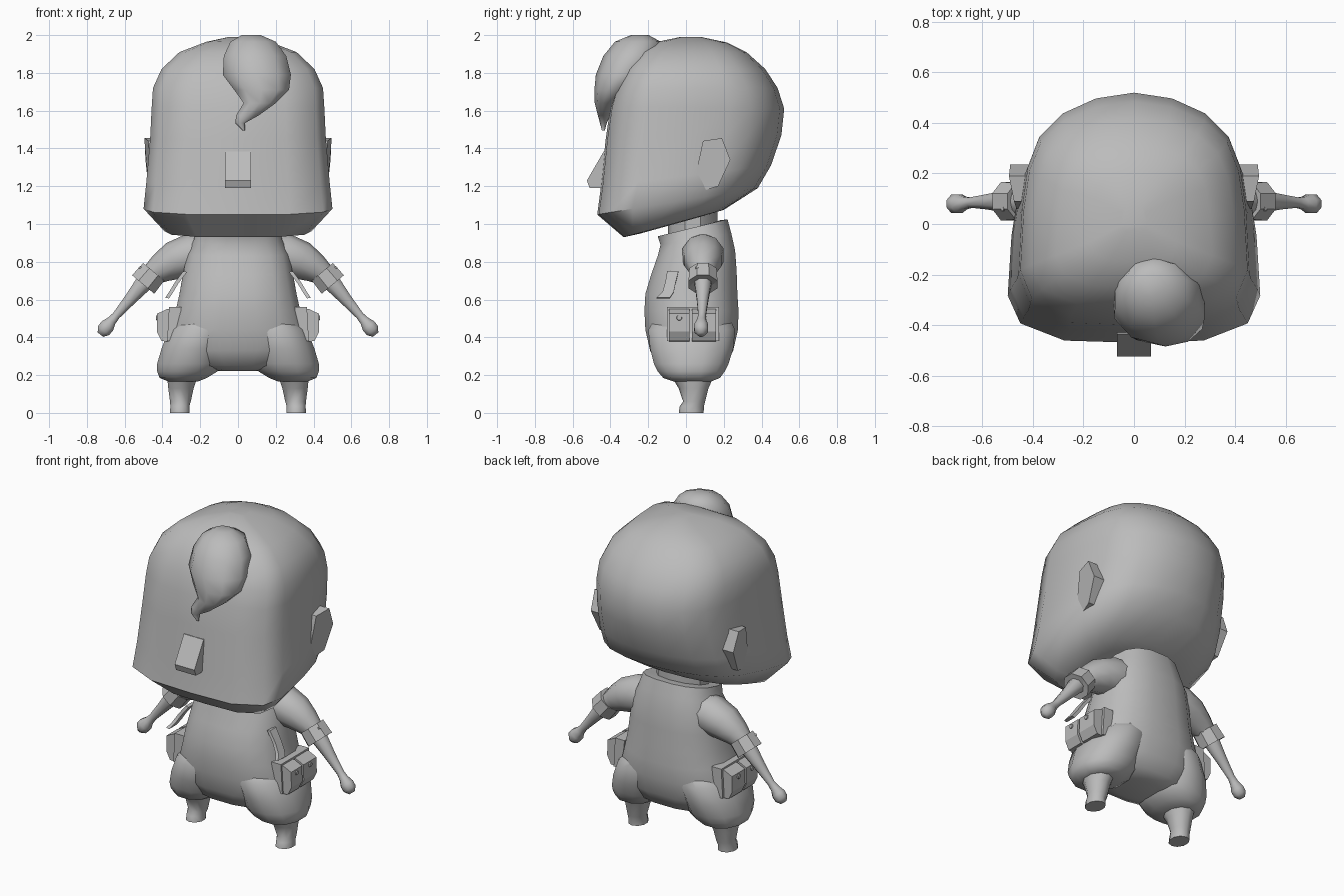
import bpy, bmesh, math
from mathutils import Vector

clay = bpy.data.materials.new("clay grey")
clay.diffuse_color = (0.5, 0.5, 0.5, 1)


def make(name, verts, faces, angle=40):
    me = bpy.data.meshes.new(name)
    me.from_pydata([tuple(v) for v in verts], [], faces)
    bm = bmesh.new()
    bm.from_mesh(me)
    bmesh.ops.recalc_face_normals(bm, faces=bm.faces)
    bm.to_mesh(me)
    bm.free()
    me.materials.append(clay)
    ob = bpy.data.objects.new(name, me)
    bpy.context.collection.objects.link(ob)
    bpy.ops.object.select_all(action='DESELECT')
    bpy.context.view_layer.objects.active = ob
    ob.select_set(True)
    if angle:
        bpy.ops.object.shade_smooth_by_angle(angle=math.radians(angle))
    return ob


def skin(name, loops, angle=40):
    """Join equal loops of points into a closed skin."""
    n = len(loops[0])
    faces = [(i * n + j, i * n + (j + 1) % n, (i + 1) * n + (j + 1) % n, (i + 1) * n + j)
             for i in range(len(loops) - 1) for j in range(n)]
    faces += [tuple(range(n)), tuple(range((len(loops) - 1) * n, len(loops) * n))]
    return make(name, [p for l in loops for p in l], faces, angle)


def oval(n, power=1.0):
    out = []
    for i in range(n):
        a = 2 * math.pi * (i + 0.5) / n
        c, s = math.cos(a), math.sin(a)
        k = math.cos(math.pi / n)
        out.append((math.copysign(abs(c / k) ** power, c), 0.5 + 0.5 * math.copysign(abs(s / k) ** power, s)))
    return out


def loft(name, plan, rings, angle=40, side=1):
    """Each ring: centre x, half width, front y, front z, back y, back z."""
    return skin(name, [[(side * (xc + u * w), yf + (yb - yf) * v, zf + (zb - zf) * v) for u, v in plan]
                       for xc, w, yf, zf, yb, zb in rings], angle)


def tube(name, stations, side=1, n=8, angle=40, depth=1.0):
    """Round limb in the x-z plane: x, y, z, radius."""
    pts = [Vector(s[:3]) for s in stations]
    loops = []
    for i, s in enumerate(stations):
        d = (pts[min(i + 1, len(pts) - 1)] - pts[max(i - 1, 0)]).normalized()
        a = Vector((0, 1, 0))
        b = d.cross(a).normalized()
        loop = []
        for j in range(n):
            t = 2 * math.pi * (j + 0.5) / n
            p = pts[i] + a * math.cos(t) * s[3] * depth + b * math.sin(t) * s[3]
            loop.append((side * p.x, p.y, p.z))
        loops.append(loop)
    return skin(name, loops, angle)


# Head: flat face, rounded back
half = [(0, 0), (.55, .01), (.9, .09), (1, .22), (.97, .5), (.92, .68), (.82, .81), (.62, .91), (.33, .975), (0, 1)]
plan = half + [(-u, v) for u, v in half[-2:0:-1]]
loft("head", plan, [
    (0, .26, -.24, .95, .12, 1.05), (0, .39, -.33, .93, .20, 1.075), (0, .50, -.47, 1.05, .38, 1.19),
    (0, .485, -.45, 1.2, .45, 1.31), (0, .465, -.425, 1.45, .505, 1.47), (0, .457, -.40, 1.62, .52, 1.61),
    (0, .45, -.37, 1.72, .485, 1.72), (0, .405, -.325, 1.82, .42, 1.82), (0, .31, -.25, 1.91, .32, 1.91),
    (0, .17, -.15, 1.965, .22, 1.96), (0, .05, -.03, 1.99, .08, 1.99)], 50)

# Curl of hair over the forehead
loft("hair_curl", oval(10), [
    (.07, .05, -.29, 2.0, -.20, 2.0), (.08, .12, -.37, 1.965, -.14, 1.965), (.09, .165, -.43, 1.89, -.14, 1.89),
    (.10, .18, -.47, 1.79, -.18, 1.79), (.125, .145, -.48, 1.71, -.29, 1.71), (.115, .085, -.48, 1.64, -.36, 1.64),
    (.05, .06, -.465, 1.575, -.40, 1.575), (.012, .026, -.455, 1.535, -.42, 1.535),
    (.03, .006, -.445, 1.495, -.43, 1.495)], 60)

# Nose wedge
side_line = [(-.40, 1.385), (-.435, 1.385), (-.525, 1.23), (-.51, 1.19), (-.42, 1.19)]
skin("nose", [[(x, y, z) for y, z in side_line] for x in (-.068, .068)], 25)

# Body with tilted collar
body = oval(16, .8)
loft("body", body, [
    (0, .10, -.08, .222, .15, .222), (0, .26, -.15, .25, .21, .25), (0, .36, -.19, .33, .25, .33),
    (0, .36, -.215, .44, .275, .44), (0, .33, -.22, .54, .278, .54), (0, .31, -.215, .63, .272, .63),
    (0, .29, -.185, .73, .268, .75), (0, .27, -.15, .83, .26, .86), (0, .235, -.135, .89, .24, .95),
    (0, .215, -.15, .935, .22, 1.025), (0, .17, -.10, .935, .18, 1.02)], 50)
loft("neck", oval(10), [(0, .15, -.09, .88, .16, .95), (0, .15, -.09, 1.02, .16, 1.1)])


def prism(name, outline, y0, y1, side, angle=25):
    return skin(name, [[(side * x, y, z) for x, z in outline] for y in (y0, y1)], angle)


for s, tag in ((-1, "left"), (1, "right")):
    # Baggy trouser leg
    loft("trouser_leg_" + tag, oval(12, .9), [
        (.29, .075, -.06, .165, .13, .165), (.29, .125, -.12, .185, .18, .185),
        (.268, .160, -.15, .22, .205, .22), (.255, .173, -.17, .26, .225, .26),
        (.235, .170, -.19, .34, .25, .34), (.20, .165, -.20, .44, .26, .44), (.16, .12, -.15, .52, .22, .52)],
        60, s)
    # Shin and foot
    loft("shin_" + tag, oval(10), [
        (.308, .052, -.035, 0, .09, 0), (.308, .05, -.03, .035, .092, .035), (.305, .055, -.012, .06, .098, .06),
        (.302, .067, -.035, .13, .115, .13), (.295, .08, -.07, .19, .14, .19)], 50, s)
    # Sleeve, turned-up cuff, arm with hand
    tube("sleeve_" + tag, [(.16, .09, .84, .11), (.25, .09, .835, .115), (.34, .09, .805, .102),
                           (.41, .09, .765, .078), (.46, .09, .73, .058)], s, 10, 60)
    tube("cuff_" + tag, [(.452, .09, .74, .04), (.446, .09, .747, .078), (.502, .09, .68, .083),
                         (.496, .09, .687, .05)], s, 8, 30)
    tube("arm_" + tag, [(.44, .09, .755, .05), (.50, .09, .685, .05), (.57, .088, .602, .035),
                        (.645, .085, .515, .023), (.67, .082, .487, .028), (.692, .08, .46, .042),
                        (.712, .08, .435, .041), (.728, .08, .414, .02)], s, 8, 60, .95)
    tube("cuff_button_" + tag, [(.505, .06, .757, .012), (.522, .06, .773, .009)], s, 6)

    # Ear, flaring outward at the rear
    rim = [(.07, 1.17), (.06, 1.30), (.09, 1.44), (.19, 1.455), (.235, 1.34), (.17, 1.2)]
    out = [.45, .465, .475, .495, .49, .475]
    skin("ear_" + tag, [[(s * .40, y, z) for y, z in rim],
                        [(s * x, y, z) for x, (y, z) in zip(out, rim)]], 35)

    # Pouches on a backing plate
    prism("pouch_back_" + tag, [(.30, .56), (.365, .56), (.375, .38), (.32, .38)], -.10, .175, s)
    shape = [(.32, .55), (.375, .55), (.428, .525), (.43, .43), (.405, .38), (.32, .375)]
    for k, (y0, y1) in enumerate(((-.09, .018), (.032, .16))):
        prism(f"pouch_{tag}_{k + 1}", shape, y0, y1, s)
        ym = (y0 + y1) / 2
        tube(f"pouch_button_{tag}_{k + 1}", [(.42, ym, .503, .017), (.435, ym, .503, .013)], s, 8)

    # Loose strap end on the flank
    strap = [(-.10, -.04, .29, .75), (-.11, -.055, .335, .69), (-.125, -.065, .365, .64), (-.155, -.085, .385, .61)]
    skin("strap_" + tag, [[(s * x, ya, z), (s * x, yb, z), (s * (x - .02), yb, z - .004), (s * (x - .02), ya, z - .004)]
                          for ya, yb, x, z in strap], 30)
